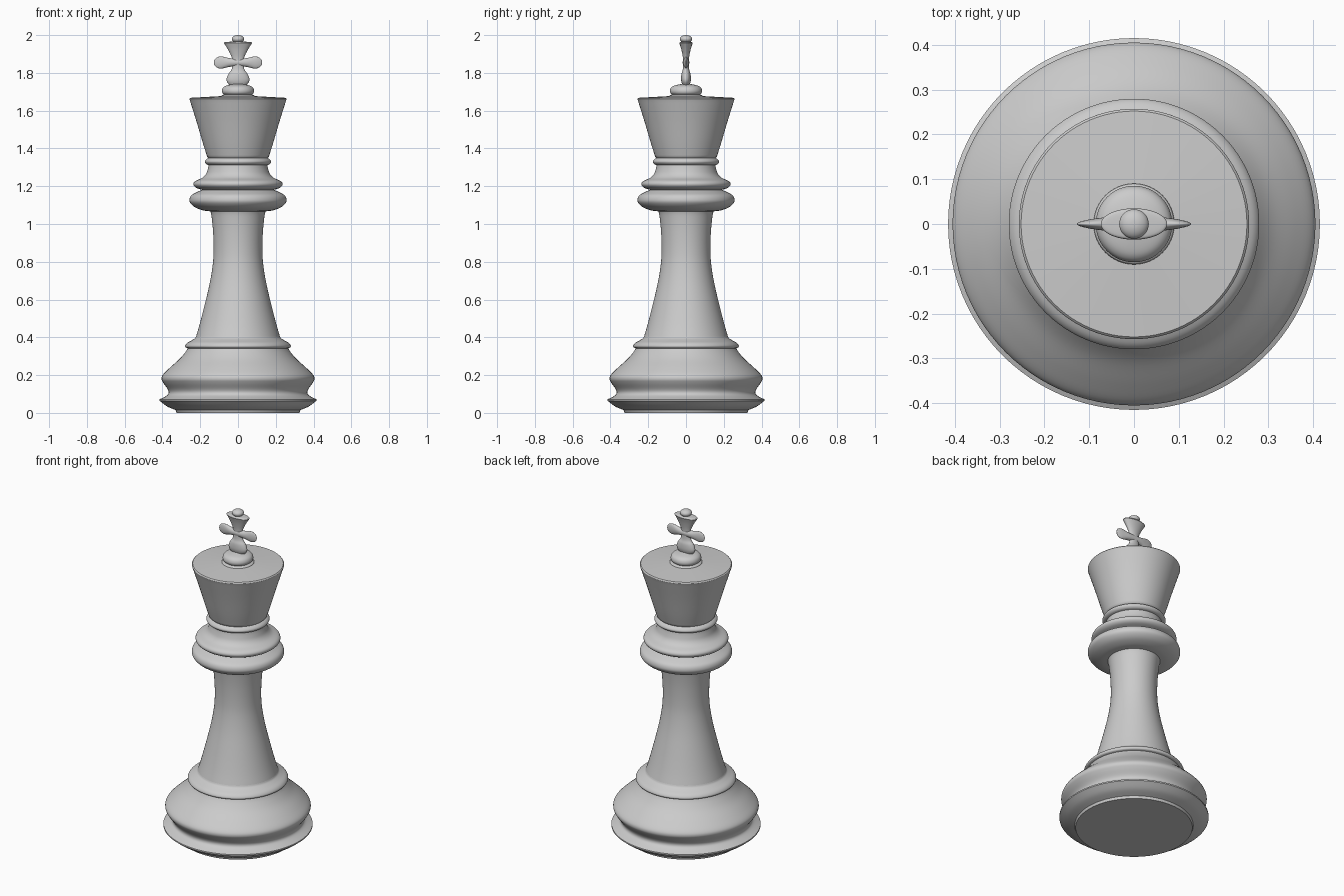
import bpy, bmesh, math
from mathutils import Vector

SEGS = 96


def smooth_curve(pts, steps=5):
    """Catmull-Rom through the points, ends included."""
    p = [Vector(q) for q in pts]
    p = [p[0]] + p + [p[-1]]
    out = []
    for i in range(1, len(p) - 2):
        a, b, c, d = p[i - 1:i + 3]
        for k in range(steps):
            t = k / steps
            out.append(0.5 * (2 * b + (c - a) * t + (2 * a - 5 * b + 4 * c - d) * t * t
                              + (3 * b - a - 3 * c + d) * t ** 3))
    return out + [p[-1]]


def loft(name, sections, axis='Z', segs=SEGS, cap_start=False, cap_end=False):
    """Elliptical rings (radius u, radius v, position) joined along an axis.
    Each section is smoothed on its own, so joins between sections stay crisp."""
    rings = []
    for s in sections:
        for q in (smooth_curve(s) if len(s) > 2 else [Vector(v) for v in s]):
            if not rings or (q - rings[-1]).length > 1e-6:
                rings.append(q)
    bm = bmesh.new()
    loops = []
    for u, v, w in rings:
        loop = []
        for i in range(segs):
            a = 2 * math.pi * i / segs
            x, y = max(u, 1e-4) * math.cos(a), max(v, 1e-4) * math.sin(a)
            loop.append(bm.verts.new((x, y, w) if axis == 'Z' else (w, y, x)))
        loops.append(loop)
    for a, b in zip(loops, loops[1:]):
        for i in range(segs):
            j = (i + 1) % segs
            bm.faces.new((a[i], a[j], b[j], b[i]))
    if cap_start:
        bm.faces.new(loops[0][::-1])
    if cap_end:
        bm.faces.new(loops[-1])
    if cap_start and cap_end:
        bmesh.ops.recalc_face_normals(bm, faces=bm.faces)
    mesh = bpy.data.meshes.new(name)
    bm.to_mesh(mesh)
    bm.free()
    ob = bpy.data.objects.new(name, mesh)
    bpy.context.collection.objects.link(ob)
    bpy.ops.object.select_all(action='DESELECT')
    ob.select_set(True)
    bpy.context.view_layer.objects.active = ob
    bpy.ops.object.shade_smooth_by_angle(angle=math.radians(35))
    return ob


def lathe(name, *sections, **kw):
    return loft(name, [[(r, r, z) for r, z in s] for s in sections], **kw)


# Foot: flat underside, flared rim, waist and rounded bulge up to the ring
lathe("base",
      [(0.325, 0.0), (0.33, 0.015)],
      [(0.33, 0.015), (0.375, 0.034), (0.415, 0.064)],
      [(0.415, 0.064), (0.415, 0.072)],
      [(0.415, 0.072), (0.38, 0.09), (0.368, 0.105), (0.372, 0.125), (0.395, 0.158),
       (0.405, 0.18), (0.397, 0.203), (0.36, 0.24), (0.31, 0.285), (0.28, 0.32), (0.266, 0.342)],
      [(0.266, 0.342), (0.277, 0.347), (0.279, 0.357), (0.268, 0.371), (0.245, 0.384),
       (0.228, 0.395), (0.222, 0.405)],
      cap_start=True)

# Slender concave stem
lathe("stem", [(0.222, 0.405), (0.203, 0.47), (0.177, 0.57), (0.149, 0.69), (0.133, 0.79),
               (0.129, 0.87), (0.132, 0.96), (0.14, 1.04), (0.146, 1.067)])

# Three stacked collar rings
lathe("collar",
      [(0.146, 1.067), (0.185, 1.072), (0.225, 1.087), (0.25, 1.108), (0.257, 1.128),
       (0.247, 1.152), (0.215, 1.17), (0.19, 1.181)],
      [(0.19, 1.181), (0.222, 1.192), (0.236, 1.209), (0.227, 1.227), (0.19, 1.244),
       (0.17, 1.264), (0.16, 1.29), (0.155, 1.312)],
      [(0.155, 1.312), (0.168, 1.317), (0.176, 1.329), (0.17, 1.341), (0.157, 1.35)])

# Flared head with slightly domed lid
lathe("head",
      [(0.157, 1.35), (0.163, 1.356)],
      [(0.163, 1.356), (0.185, 1.425), (0.219, 1.54), (0.255, 1.655)],
      [(0.255, 1.655), (0.257, 1.662), (0.252, 1.668)],
      [(0.252, 1.668), (0.09, 1.677)])

# Stepped button under the cross
lathe("finial_button",
      [(0.09, 1.672), (0.087, 1.68), (0.074, 1.685)],
      [(0.074, 1.685), (0.083, 1.694), (0.085, 1.708), (0.077, 1.724), (0.055, 1.735),
       (0.0, 1.745)])

# Cross upright: lower lobe, pinched middle, flared top
loft("cross_upright",
     [[(0.045, 0.018, 1.735), (0.058, 0.024, 1.752), (0.06, 0.026, 1.77), (0.05, 0.024, 1.795),
       (0.034, 0.017, 1.818), (0.03, 0.015, 1.85), (0.034, 0.017, 1.885),
       (0.054, 0.025, 1.925), (0.074, 0.035, 1.957)],
      [(0.074, 0.035, 1.957), (0.068, 0.032, 1.963), (0.022, 0.022, 1.966)]],
     segs=48, cap_start=True, cap_end=True)

# Cross arms: one rounded paddle, symmetric about the middle
half = [(0.02, 0.018, 0.0), (0.023, 0.017, 0.045), (0.031, 0.013, 0.08), (0.031, 0.01, 0.1),
        (0.023, 0.006, 0.117), (0.012, 0.003, 0.125), (0.0, 0.0, 0.127)]
arms = loft("cross_arms", [[(u, v, -w) for u, v, w in half[:0:-1]] + half],
            axis='X', segs=32, cap_start=True, cap_end=True)
arms.location.z = 1.855

# Small ball on top
lathe("cross_ball",
      [(0.033 * math.cos(math.radians(a)), 1.979 + 0.021 * math.sin(math.radians(a)))
       for a in range(-90, 91, 18)], segs=32, cap_start=True, cap_end=True)
